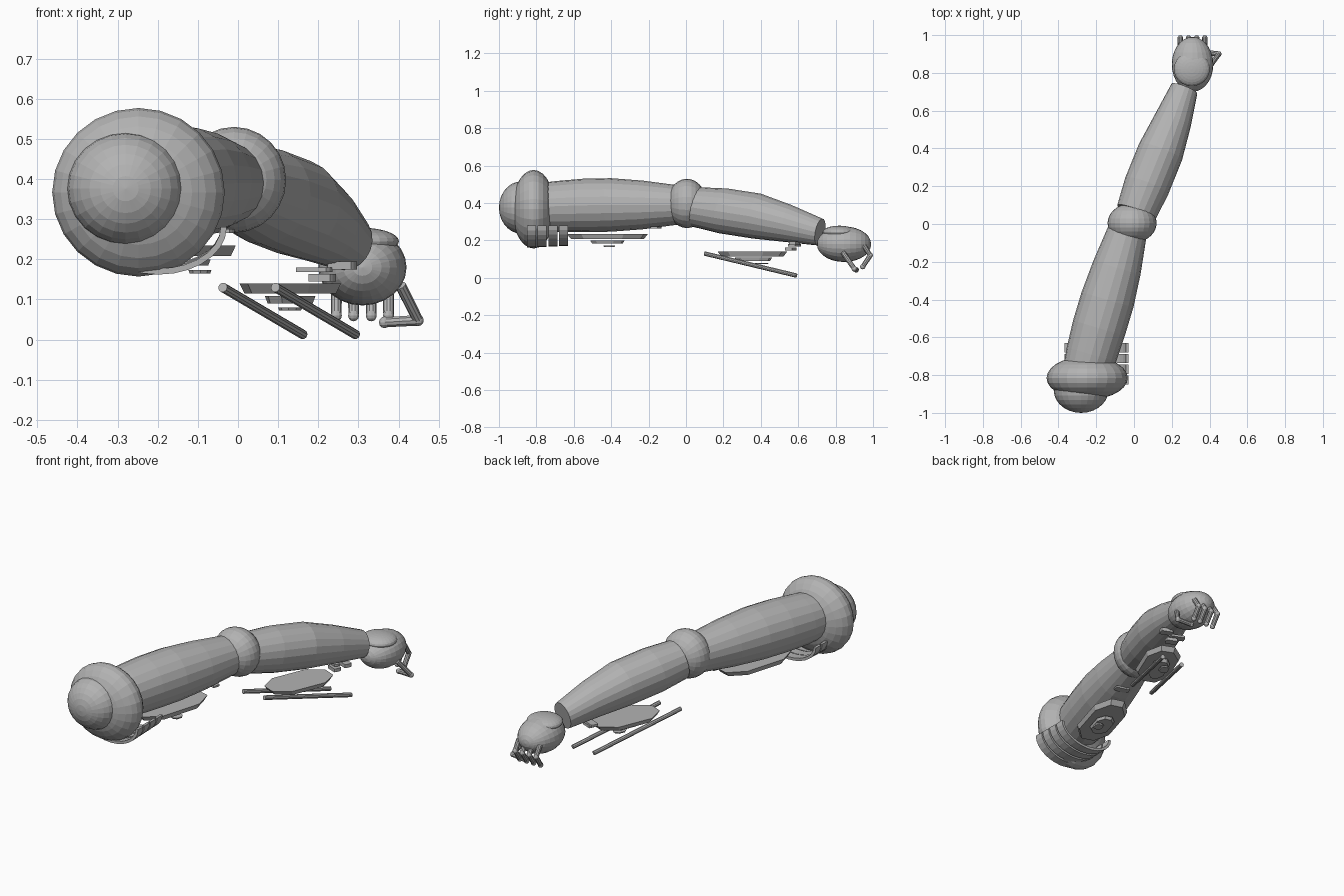
import bpy, bmesh, math
from mathutils import Vector, Matrix

if "Cube" in bpy.data.objects:
    bpy.data.objects.remove(bpy.data.objects["Cube"])

grey = bpy.data.materials.new("plain grey")
grey.diffuse_color = (0.45, 0.45, 0.45, 1)
grey.use_nodes = True
grey.node_tree.nodes["Principled BSDF"].inputs["Base Color"].default_value = grey.diffuse_color


def finish(bm, name):
    bmesh.ops.recalc_face_normals(bm, faces=bm.faces)
    me = bpy.data.meshes.new(name)
    bm.to_mesh(me)
    bm.free()
    me.materials.append(grey)
    ob = bpy.data.objects.new(name, me)
    bpy.context.collection.objects.link(ob)
    return ob


def ellipsoid(name, loc, radii, axis='Y', seg=24, rings=14):
    bm = bmesh.new()
    bmesh.ops.create_uvsphere(bm, u_segments=seg, v_segments=rings, radius=1)
    if axis == 'Y':
        bm.transform(Matrix.Rotation(math.pi / 2, 4, 'X'))
    bm.transform(Matrix.Translation(loc) @ Matrix.Diagonal((*radii, 1)))
    return finish(bm, name)


def limb(name, stations, sides=20):
    """Capped tube through (point, radius) stations, rings square to the overall axis."""
    bm = bmesh.new()
    pts = [Vector(p) for p, r in stations]
    axis = (pts[-1] - pts[0]).normalized()
    ref = Vector((0, 0, 1)) if abs(axis.z) < 0.9 else Vector((0, 1, 0))
    u = axis.cross(ref).normalized()
    v = u.cross(axis)
    loops = []
    for p, (_, r) in zip(pts, stations):
        loops.append([bm.verts.new(p + r * (u * math.cos(a) + v * math.sin(a)))
                      for a in (2 * math.pi * i / sides for i in range(sides))])
    for a, b in zip(loops, loops[1:]):
        for i in range(sides):
            j = (i + 1) % sides
            bm.faces.new((a[i], a[j], b[j], b[i]))
    bm.faces.new(loops[0])
    bm.faces.new(loops[-1])
    return finish(bm, name)


def plate(name, loc, half_len, half_wid, z0, z1, turn, end=0.4, bevel=0.9):
    """Long six/eight-sided plate, narrowed toward its underside."""
    bm = bmesh.new()
    shape = [(half_wid, 0.55), (half_wid * end, 1), (-half_wid * end, 1),
             (-half_wid, 0.55), (-half_wid, -0.55), (-half_wid * end, -1),
             (half_wid * end, -1), (half_wid, -0.55)]
    rot = Matrix.Rotation(-turn, 3, 'Z')
    rows = []
    for z, s in ((z0, bevel), (z1, 1)):
        rows.append([bm.verts.new(rot @ Vector((x * s, y * half_len * s, 0)) + Vector((*loc, z)))
                     for x, y in shape])
    n = len(shape)
    for i in range(n):
        j = (i + 1) % n
        bm.faces.new((rows[0][i], rows[0][j], rows[1][j], rows[1][i]))
    bm.faces.new(rows[0])
    bm.faces.new(rows[1])
    return finish(bm, name)


def band(name, y0, y1, cx, cz, rx, rz, thick=0.015, steps=14):
    """Curved strip hanging under the shoulder."""
    bm = bmesh.new()
    rows = []
    for i in range(steps + 1):
        a = math.pi + math.pi * i / steps
        c, s = math.cos(a), math.sin(a)
        o = (cx + rx * c, cz + rz * s)
        n = (cx + (rx - thick) * c, cz + (rz - thick) * s)
        rows.append([bm.verts.new((p[0], y, p[1])) for p, y in ((o, y0), (o, y1), (n, y1), (n, y0))])
    for a, b in zip(rows, rows[1:]):
        for i in range(4):
            j = (i + 1) % 4
            bm.faces.new((a[i], a[j], b[j], b[i]))
    bm.faces.new(rows[0])
    bm.faces.new(rows[-1])
    return finish(bm, name)


# Shoulder, elbow and hand masses
ellipsoid("shoulder", (-0.248, -0.815, 0.367), (0.215, 0.115, 0.21))
ellipsoid("shoulder_cap", (-0.28, -0.88, 0.376), (0.145, 0.12, 0.14))
ellipsoid("elbow", (-0.01, 0.005, 0.398), (0.13, 0.105, 0.132))
ellipsoid("palm", (0.31, 0.845, 0.18), (0.11, 0.145, 0.095))
ellipsoid("hand_back_pad", (0.306, 0.82, 0.245), (0.095, 0.09, 0.034), axis='Z')

# Upper arm and forearm
limb("upper_arm", [((-0.252, -0.78, 0.382), 0.125), ((-0.225, -0.69, 0.382), 0.136),
                   ((-0.185, -0.55, 0.387), 0.143), ((-0.14, -0.4, 0.39), 0.143),
                   ((-0.09, -0.23, 0.39), 0.13), ((-0.035, -0.04, 0.39), 0.105)])
limb("forearm", [((0.012, 0.06, 0.378), 0.108), ((0.067, 0.2, 0.358), 0.122),
                 ((0.14, 0.38, 0.33), 0.122), ((0.207, 0.55, 0.29), 0.1),
                 ((0.267, 0.717, 0.245), 0.073)])

# Curved bands under the shoulder
for i in range(4):
    y = -0.85 + 0.057 * i
    band(f"shoulder_band_{i + 1}", y, y + 0.048, -0.198, 0.28, 0.17, 0.118 - 0.003 * i)

# Stacked plates under each half of the arm
tu, tf = math.radians(16.5), math.radians(22.5)
plate("upper_plate", (-0.13, -0.42), 0.215, 0.095, 0.208, 0.235, tu)
plate("upper_plate_middle", (-0.13, -0.42), 0.09, 0.05, 0.185, 0.2, tu)
plate("upper_plate_lower", (-0.095, -0.41), 0.03, 0.025, 0.165, 0.173, tu)
plate("forearm_plate", (0.13, 0.355), 0.185, 0.095, 0.115, 0.14, tf)
plate("forearm_plate_middle", (0.13, 0.36), 0.1, 0.045, 0.09, 0.108, tf)
plate("forearm_plate_lower", (0.13, 0.405), 0.035, 0.025, 0.073, 0.08, tf)

# Two slanted rods below the forearm
for i, x in enumerate((-0.038, 0.093)):
    limb(f"rod_{i + 1}", [((x, 0.1, 0.13), 0.012), ((x + 0.2, 0.59, 0.0125), 0.012)], 10)

# Small slats under wrist
plate("wrist_slat_1", (0.21, 0.56), 0.02, 0.032, 0.145, 0.163, tf, 0.9, 1)
plate("wrist_slat_2", (0.19, 0.58), 0.02, 0.045, 0.168, 0.18, tf, 0.9, 1)
plate("wrist_slat_3", (0.26, 0.58), 0.02, 0.035, 0.175, 0.195, tf, 0.9, 1)
plate("elbow_slat", (-0.05, -0.16), 0.02, 0.04, 0.265, 0.275, tu, 0.9, 1)

# Curled fingers and thumb
digits = [(f"finger_{i + 1}", [(x, 0.95, 0.175), (x, 0.985, 0.12), (x, 0.945, 0.06)])
          for i, x in enumerate((0.245, 0.288, 0.332, 0.375))]
digits.append(("thumb", [(0.405, 0.84, 0.135), (0.449, 0.9, 0.048), (0.365, 0.91, 0.043)]))
for name, pts in digits:
    for k, (a, b) in enumerate(zip(pts, pts[1:])):
        limb(f"{name}_segment_{k + 1}", [(a, 0.014), (b, 0.013)], 10)
    for k, p in enumerate(pts[1:]):
        ellipsoid(f"{name}_joint_{k + 1}", p, (0.0145,) * 3, 'Z', 10, 6)
